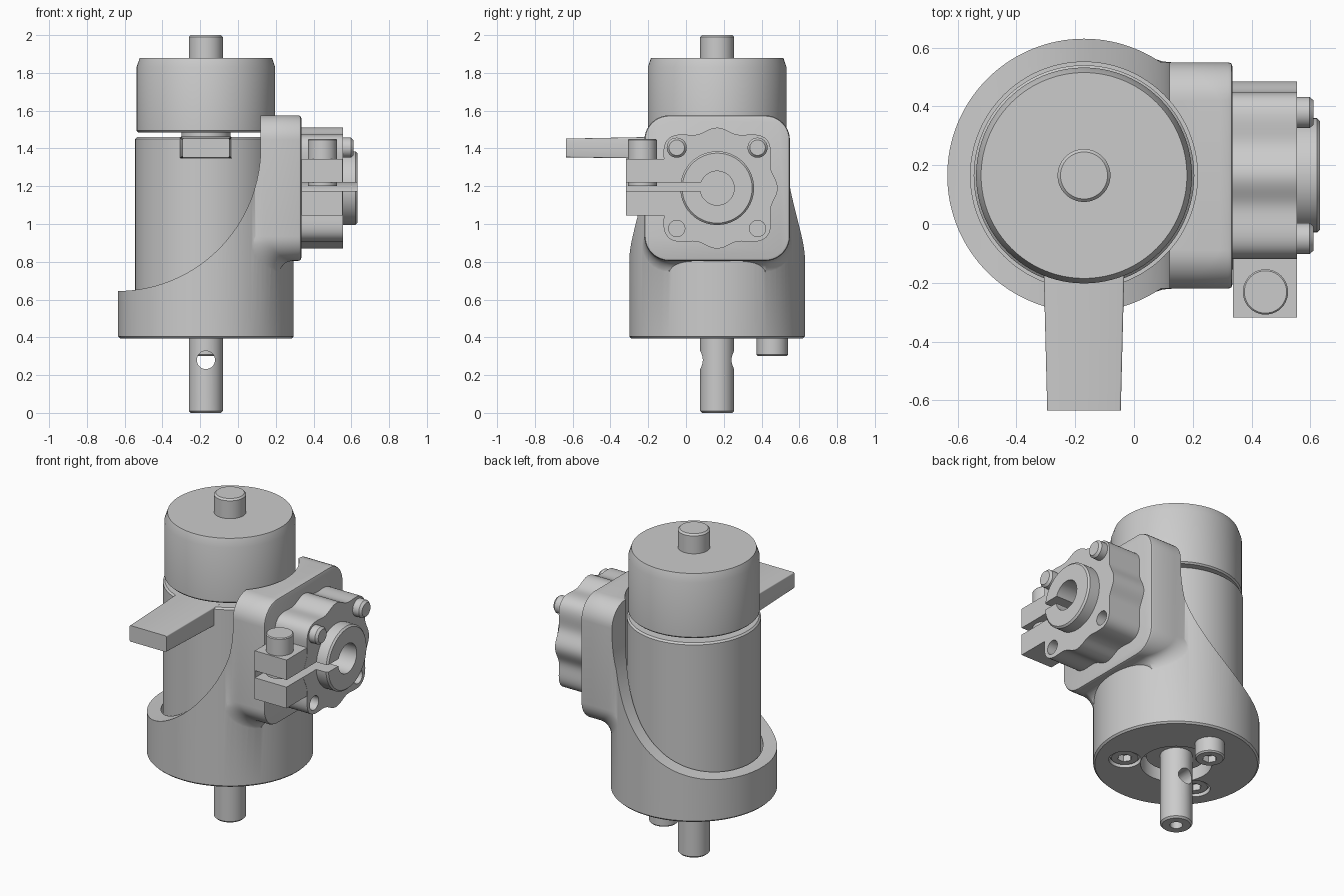
import bpy, bmesh
from math import sin, cos, pi, sqrt, radians

if "Cube" in bpy.data.objects:
    bpy.data.objects.remove(bpy.data.objects["Cube"])

CX, CY = -0.17, 0.165      # motor axis
FZ = 1.19                  # height of the side flange axis


def loft(name, rings):
    """Skin a list of equal-length point rings and cap both ends."""
    bm = bmesh.new()
    vs = [[bm.verts.new(p) for p in ring] for ring in rings]
    n = len(vs[0])
    for a, b in zip(vs, vs[1:]):
        for i in range(n):
            j = (i + 1) % n
            bm.faces.new((a[i], a[j], b[j], b[i]))
    bm.faces.new(vs[0][::-1])
    bm.faces.new(vs[-1])
    bmesh.ops.recalc_face_normals(bm, faces=bm.faces)
    me = bpy.data.meshes.new(name)
    bm.to_mesh(me)
    bm.free()
    ob = bpy.data.objects.new(name, me)
    bpy.context.collection.objects.link(ob)
    return ob


def lathe(name, prof, u, v, axis='Z', n=96):
    """Turn (radius, position) pairs about an axis; u, v are the other two coordinates."""
    def pt(r, h, t):
        a, b = u + r * cos(t), v + r * sin(t)
        return {'Z': (a, b, h), 'X': (h, a, b), 'Y': (a, h, b)}[axis]
    return loft(name, [[pt(r, h, 2 * pi * i / n) for i in range(n)] for r, h in prof])


def box(name, x0, x1, y0, y1, z0, z1):
    return loft(name, [[(x0, y0, z), (x1, y0, z), (x1, y1, z), (x0, y1, z)] for z in (z0, z1)])


def rounded_rect(hw, hh, r, seg=10):
    """Outline points with their outward normals."""
    out = []
    for k, (sx, sy) in enumerate(((1, 1), (-1, 1), (-1, -1), (1, -1))):
        for i in range(seg + 1):
            t = (k + i / seg) * pi / 2
            out.append((sx * (hw - r) + r * cos(t), sy * (hh - r) + r * sin(t), cos(t), sin(t)))
    return out


def combine(ob, other, op):
    m = ob.modifiers.new(op, 'BOOLEAN')
    m.operation, m.solver, m.object = op, 'EXACT', other
    bpy.context.view_layer.objects.active = ob
    bpy.ops.object.modifier_apply(modifier=m.name)
    bpy.data.objects.remove(other)


def cut(ob, *tools):
    for t in tools:
        combine(ob, t, 'DIFFERENCE')


def join(ob, *parts):
    for p in parts:
        combine(ob, p, 'UNION')


# Motor body, narrow neck and upper drum
lathe("motor_body", [(0.17, 0.45), (0.17, 0.5), (0.375, 0.5), (0.375, 1.45), (0.365, 1.46),
                     (0.13, 1.46), (0.13, 1.49)], CX, CY)
lathe("upper_drum", [(0.358, 1.485), (0.367, 1.494), (0.367, 1.83), (0.35, 1.88)], CX, CY)
lathe("top_shaft", [(0.09, 1.86), (0.09, 1.99), (0.08, 2.0)], CX, CY, n=64)

# Output shaft with cross hole and centre drilling
shaft = lathe("output_shaft", [(0.08, 0), (0.09, 0.01), (0.09, 0.48)], CX, CY, n=64)
cut(shaft,
    lathe("cross_hole", [(0.048, -0.2), (0.048, 0.5)], CX, 0.28, 'Y', 32),
    lathe("centre_hole", [(0.036, -0.1), (0.036, 0.06)], CX, CY, n=24))

# Side lever, tapering outward
sections = []
for y, hw, z0, z1 in ((-0.12, 0.138, 1.345, 1.462), (-0.635, 0.125, 1.353, 1.452)):
    sections.append([(CX + p[0], y, (z0 + z1) / 2 + p[1])
                     for p in rounded_rect(hw, (z1 - z0) / 2, 0.006, 3)])
loft("side_lever", sections)

# Mount: base tube plus square face plate blended into it
mount = lathe("mount", [(0.455, 0.395), (0.465, 0.405), (0.465, 1.44)], CX, CY, n=128)
outline = rounded_rect(0.385, 0.385, 0.13)
R = 0.075


def plate_ring(off, xfun, grow=0):
    ring = []
    for py, pz, ny, nz in outline:
        d = off + grow * max(0, -nz)
        y, z = py + ny * d, pz + nz * d
        ring.append((xfun(y), CY + y, FZ + z))
    return ring


def tube_x(y):
    return CX + sqrt(max(0.465 ** 2 - y * y, 0))


rings = [plate_ring(-0.015, lambda y: 0.335), plate_ring(-0.004, lambda y: 0.331),
         plate_ring(0, lambda y: 0.32)]
for i in range(9):
    t = i / 8 * pi / 2
    rings.append(plate_ring(0, lambda y: min(0.319 - 0.0005 * i, tube_x(y) + R * (1 - sin(t)) - 0.002),
                            R * (1 - cos(t))))
rings.append(plate_ring(0, lambda y: 0.0, R))
join(mount, loft("face_plate", rings))

# Curved scoop, motor bore and shaft opening
arc = [(-0.64 + 0.76 * cos(a), 1.405 + 0.76 * sin(a))
       for a in (radians(-90 + 90 * i / 40) for i in range(41))]
scoop = arc + [(0.12, 1.8), (-0.9, 1.8), (-0.9, 0.645)]
cut(mount,
    loft("scoop", [[(x, y, z) for x, z in scoop] for y in (-1, 1.5)]),
    lathe("bore", [(0.386, 0.5), (0.386, 2.0)], CX, CY, n=128),
    lathe("opening", [(0.2, 0.3), (0.2, 0.6)], CX, CY, n=64))

# Three base screws: one proud, two sunk in counterbores
for i, bottom in enumerate((0.3, 0.405, 0.405)):
    a = radians(90 + 120 * i)
    sx, sy = CX + 0.292 * cos(a), CY + 0.292 * sin(a)
    if bottom > 0.395:
        cut(mount, lathe("counterbore", [(0.09, 0.3), (0.09, 0.45)], sx, sy, n=40))
    screw = lathe("base_screw", [(0.075, bottom), (0.083, bottom + 0.008), (0.083, 0.47)], sx, sy, n=40)
    cut(screw, lathe("hex", [(0.042, 0.2), (0.042, bottom + 0.04)], sx, sy, n=6))

# Clamp hub: wavy body, hub collar and split tab
wave = []
for i in range(160):
    t = 2 * pi * i / 160
    r = 0.3245 - 0.024 * cos(4 * t) + 0.0195 * cos(8 * t)
    wave.append((CY + r * cos(t), FZ + r * sin(t)))
clamp = loft("clamp_hub", [[(x, y, z) for y, z in wave] for x in (0.33, 0.555)])
join(clamp,
     box("tab", 0.337, 0.554, -0.318, 0.0, 1.045, 1.343),
     lathe("collar", [(0.195, 0.5), (0.195, 0.622), (0.185, 0.632)], CY, FZ, 'X'))
cut(clamp,
    lathe("clamp_bore", [(0.09, 0.34), (0.09, 0.8)], CY, FZ, 'X', 64),
    box("slot", 0.338, 0.8, -0.5, CY - 0.03, 1.176, 1.22))

# Clamp screw and the four flange fixings
lathe("clamp_screw", [(0.077, 1.2), (0.077, 1.445), (0.072, 1.45)], 0.447, -0.231, n=40)
for s in (-1, 1):
    y = CY + s * 0.214
    cut(clamp, lathe("lower_hole", [(0.043, 0.36), (0.043, 0.8)], y, FZ - 0.214, 'X', 32))
    lathe("flange_screw", [(0.053, 0.5), (0.053, 0.597), (0.041, 0.611)], y, FZ + 0.214, 'X', 40)

# Smooth shading with sharp edges kept
bpy.ops.object.select_all(action='DESELECT')
for ob in bpy.context.scene.objects:
    ob.select_set(True)
    bpy.context.view_layer.objects.active = ob
bpy.ops.object.shade_smooth_by_angle(angle=radians(30))
